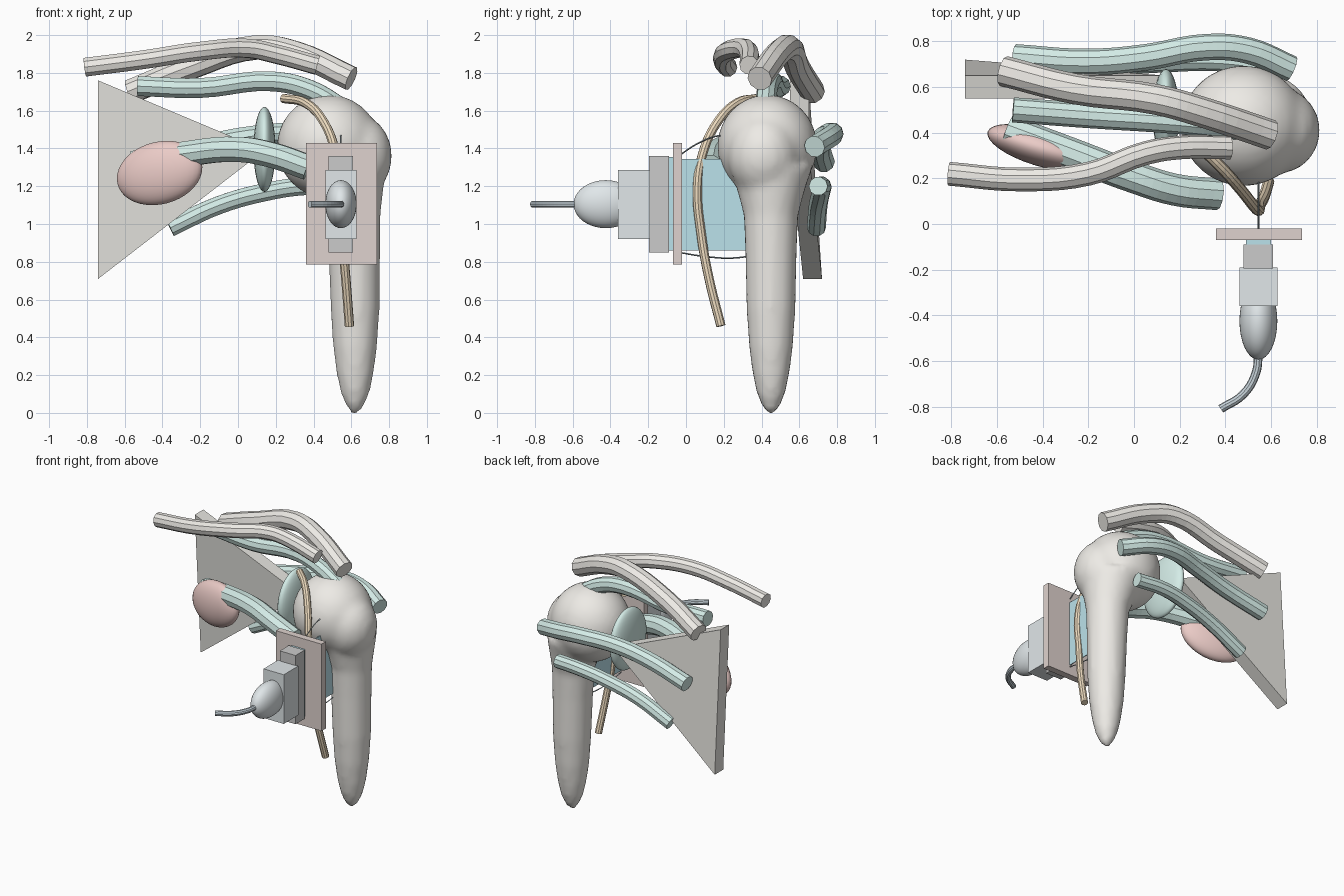
import bpy, bmesh, math
from mathutils import Vector, Matrix

if "Cube" in bpy.data.objects:
    bpy.data.objects.remove(bpy.data.objects["Cube"])

COLORS = {
    "bone": (0.85, 0.83, 0.79), "plate": (0.80, 0.79, 0.75), "teal": (0.66, 0.84, 0.80),
    "pink": (0.83, 0.60, 0.57), "tan": (0.85, 0.71, 0.52), "casing": (0.75, 0.80, 0.82),
    "grey": (0.66, 0.68, 0.69), "skin": (0.74, 0.65, 0.62), "blue": (0.50, 0.76, 0.83),
    "cable": (0.58, 0.66, 0.71), "wire": (0.35, 0.42, 0.45)}
mats = {}
for key, c in COLORS.items():
    mats[key] = bpy.data.materials.new(key)
    mats[key].diffuse_color = (*c, 1)


def add_mesh(name, bm, color):
    bmesh.ops.recalc_face_normals(bm, faces=bm.faces)
    me = bpy.data.meshes.new(name)
    bm.to_mesh(me)
    bm.free()
    ob = bpy.data.objects.new(name, me)
    bpy.context.collection.objects.link(ob)
    me.materials.append(mats[color])
    return ob


def select(ob):
    bpy.ops.object.select_all(action='DESELECT')
    ob.select_set(True)
    bpy.context.view_layer.objects.active = ob


def tube(name, pts, r, color, res=3):
    cu = bpy.data.curves.new(name, 'CURVE')
    cu.dimensions = '3D'
    cu.bevel_depth, cu.bevel_resolution = r, res
    cu.resolution_u, cu.use_fill_caps = 5, True
    sp = cu.splines.new('BEZIER')
    sp.bezier_points.add(len(pts) - 1)
    for bp, p in zip(sp.bezier_points, pts):
        bp.co = p
        bp.handle_left_type = bp.handle_right_type = 'AUTO'
    sp.use_smooth = False
    ob = bpy.data.objects.new(name, cu)
    bpy.context.collection.objects.link(ob)
    cu.materials.append(mats[color])
    select(ob)
    bpy.ops.object.convert(target='MESH')


def box(name, x, y, z, color):
    bm = bmesh.new()
    bmesh.ops.create_cube(bm, size=1)
    for v in bm.verts:
        v.co = [(a + b) / 2 + c * (b - a) for (a, b), c in zip((x, y, z), v.co)]
    add_mesh(name, bm, color)


def ball(bm, center, radii, rot=Matrix.Identity(4)):
    m = Matrix.Translation(center) @ rot @ Matrix.Diagonal((*radii, 1))
    bmesh.ops.create_uvsphere(bm, u_segments=32, v_segments=20, radius=1, matrix=m)


def ellipsoid(name, center, radii, color, rot=Matrix.Identity(4)):
    bm = bmesh.new()
    ball(bm, center, radii, rot)
    ob = add_mesh(name, bm, color)
    select(ob)
    bpy.ops.object.shade_smooth()


# upper arm bone: head, tuberosity and lofted shaft fused by remesh
bm = bmesh.new()
ball(bm, (0.48, 0.43, 1.41), (0.275, 0.265, 0.275))
ball(bm, (0.63, 0.41, 1.36), (0.185, 0.19, 0.22))
rings = []
for z, x, r in [(-0.005, .62, .02), (.03, .62, .045), (.1, .62, .075), (.2, .62, .097),
                (.35, .62, .117), (.55, .62, .13), (.85, .615, .137), (1.05, .61, .145),
                (1.18, .59, .18), (1.3, .56, .22)]:
    rings.append([bm.verts.new((x + r * math.cos(a), 0.45 + r * math.sin(a), z))
                  for a in (i * math.tau / 24 for i in range(24))])
for lo, hi in zip(rings, rings[1:]):
    for i in range(24):
        bm.faces.new((lo[i - 1], lo[i], hi[i], hi[i - 1]))
bm.faces.new(rings[0])
bm.faces.new(rings[-1])
arm = add_mesh("upper_arm_bone", bm, "bone")
rm = arm.modifiers.new("fuse", 'REMESH')
rm.mode, rm.voxel_size, rm.use_smooth_shade = 'VOXEL', 0.025, True
sm = arm.modifiers.new("soften", 'SMOOTH')
sm.factor, sm.iterations = 0.5, 4

# shoulder blade: leaning triangular plate
bm = bmesh.new()
tri = [(-0.74, 0.55, 1.76), (-0.74, 0.62, 0.71), (0.14, 0.55, 1.39)]
front = [bm.verts.new(p) for p in tri]
back = [bm.verts.new((x, y + 0.1, z)) for x, y, z in tri]
bm.faces.new(front)
bm.faces.new(back)
for i in range(3):
    bm.faces.new((front[i - 1], front[i], back[i], back[i - 1]))
add_mesh("shoulder_blade", bm, "plate")
ellipsoid("socket", (0.14, 0.48, 1.395), (0.058, 0.2, 0.225), "teal")

# collar bone and blade ridge
tube("collar_bone", [(-.81, .22, 1.83), (-.5, .195, 1.87), (-.2, .22, 1.915), (.05, .31, 1.93),
                     (.2, .335, 1.9), (.42, .335, 1.84)], 0.052, "bone")
tube("blade_ridge", [(-.57, .67, 1.70), (-.25, .59, 1.83), (.1, .545, 1.935),
                     (.3, .49, 1.905), (.6, .39, 1.77)], 0.067, "bone")

# rotator muscles and tendons
tube("upper_muscle", [(-.53, .5, 1.73), (-.2, .475, 1.72), (.18, .45, 1.755),
                      (.38, .43, 1.71), (.57, .42, 1.6)], 0.055, "teal")
tube("rear_muscle", [(-.52, .73, 1.33), (-.2, .71, 1.41), (.05, .73, 1.46),
                     (.32, .775, 1.48), (.5, .76, 1.46), (.69, .68, 1.41)], 0.058, "teal")
tube("lower_rear_muscle", [(-.36, .69, .98), (-.1, .70, 1.10), (.15, .715, 1.17),
                           (.35, .72, 1.2), (.56, .70, 1.2)], 0.05, "teal")
tube("front_muscle", [(-.55, .41, 1.32), (-.28, .31, 1.37), (0, .205, 1.395),
                      (.18, .15, 1.365), (.37, .13, 1.30)], 0.07, "teal")
rot = Matrix.Rotation(math.radians(-17), 4, 'Z') @ Matrix.Rotation(math.radians(-14), 4, 'Y')
ellipsoid("muscle_belly", (-0.415, 0.335, 1.27), (0.24, 0.08, 0.165), "pink", rot)
tube("biceps_tendon", [(.24, .38, 1.665), (.36, .27, 1.64), (.46, .16, 1.53), (.52, .085, 1.36),
                       (.545, .06, 1.18), (.55, .08, .95), (.57, .12, .72), (.59, .185, .46)],
     0.025, "tan")

# scanner: skin pad, scan plane with outline wires, probe and cable
X = 0.545
box("skin_pad", (.36, .735), (-.07, -.02), (.785, 1.43), "skin")
box("scan_plane", (X - .003, X + .003), (-.03, .48), (.86, 1.345), "blue")
for name, path in {"upper_wire": [(-.04, 1.36), (.06, 1.425), (.16, 1.465), (.3, 1.47)],
                   "lower_wire": [(-.04, .85), (.1, .828), (.25, .82), (.42, .845)]}.items():
    tube(name, [(X, y, z) for y, z in path], 0.004, "wire", 0)
box("probe_lens", (X - .055, X + .055), (-.092, -.065), (.86, 1.355), "blue")
box("probe_nose", (X - .065, X + .065), (-.195, -.09), (.85, 1.36), "grey")
box("probe_body", (X - .083, X + .083), (-.36, -.19), (.92, 1.285), "casing")
ellipsoid("probe_grip", (X, -.425, 1.105), (.083, .17, .127), "casing")
tube("cable", [(X, -.57, 1.105), (.535, -.65, 1.105), (.48, -.745, 1.105), (.38, -.81, 1.105)],
     0.019, "cable")

for m in bpy.data.materials:
    if m.users and not m.is_grease_pencil:
        m.use_nodes = True
        m.node_tree.nodes["Principled BSDF"].inputs["Base Color"].default_value = m.diffuse_color
